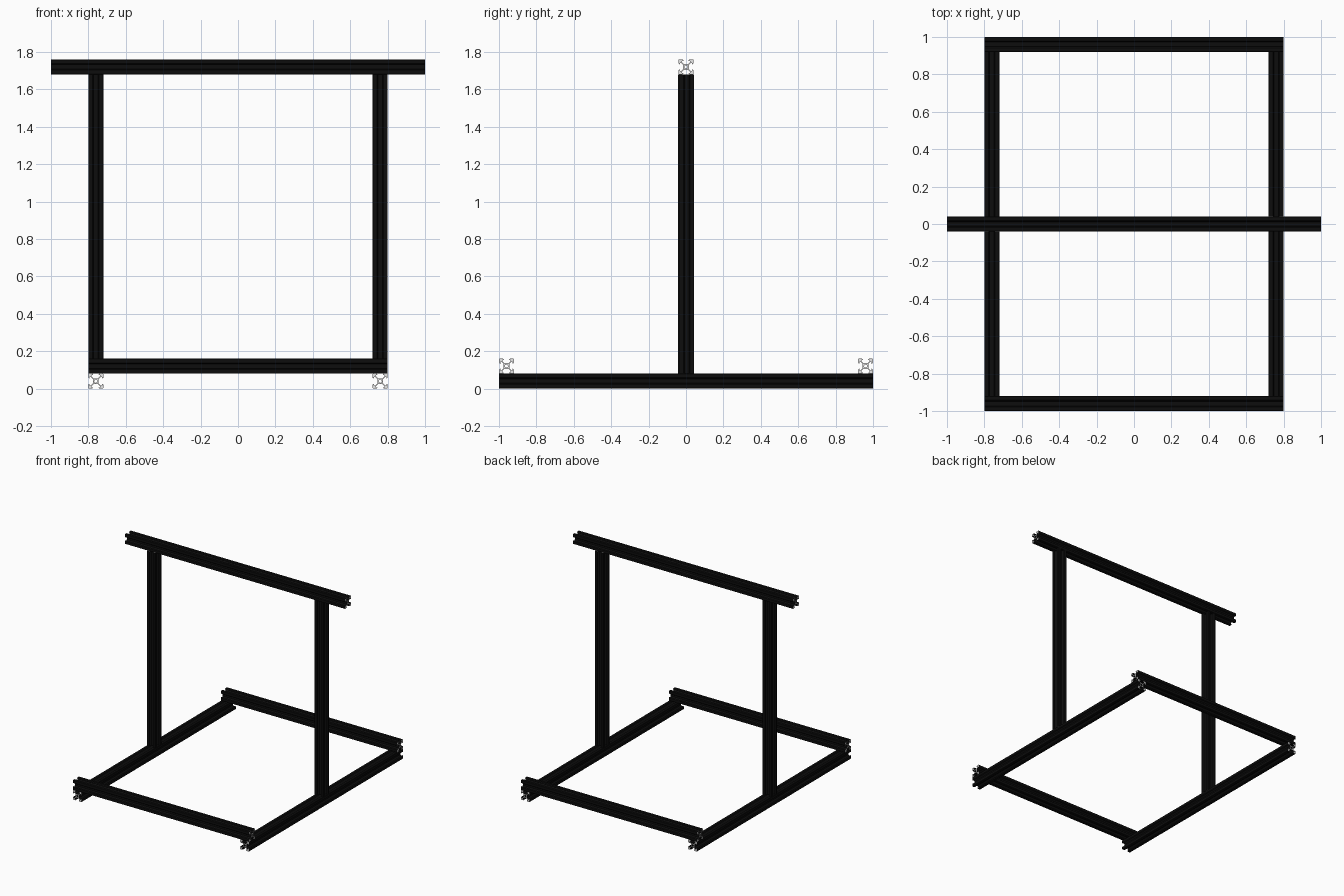
import bpy, bmesh, math
from mathutils import Matrix, Vector

if "Cube" in bpy.data.objects:
    bpy.data.objects.remove(bpy.data.objects["Cube"])

def material(name, rgb):
    m = bpy.data.materials.new(name)
    m.diffuse_color = (*rgb, 1)
    m.use_nodes = True
    m.node_tree.nodes["Principled BSDF"].inputs["Base Color"].default_value = m.diffuse_color
    return m

BLACK = material("black anodised", (0.004, 0.004, 0.004))
BARE = material("bare cut metal", (0.8, 0.8, 0.8))

UNIT = 0.004  # a twentieth of the bar width

# Half of one slotted side, from the outer corner to the slot floor
HALF = [(9.4, 10), (4.59, 10), (3.1, 8.2), (5.5, 8.2), (5.5, 6.56), (2.84, 3.9)]
SIDE = HALF + [(-x, y) for x, y in reversed(HALF)]


def section_loops():
    outer = []
    for k in range(4):
        for x, y in SIDE:
            for _ in range(k):
                x, y = -y, x
            outer.append((x, y))
    hole = [(2.1 * math.cos(i * math.tau / 20), 2.1 * math.sin(i * math.tau / 20))
            for i in range(20)]
    return outer, hole


def extrusion(name, axis, length, centre):
    """Slotted bar with a centre bore, running along the given axis."""
    bm = bmesh.new()
    edges = []
    for loop in section_loops():
        vs = [bm.verts.new((x * UNIT, y * UNIT, -length / 2)) for x, y in loop]
        edges += [bm.edges.new((vs[i], vs[(i + 1) % len(vs)])) for i in range(len(vs))]
    bmesh.ops.triangle_fill(bm, use_beauty=True, edges=edges, normal=(0, 0, -1))
    ext = bmesh.ops.extrude_face_region(bm, geom=bm.faces[:], use_keep_orig=True)
    top = [g for g in ext["geom"] if isinstance(g, bmesh.types.BMVert)]
    bmesh.ops.translate(bm, verts=top, vec=(0, 0, length))
    bmesh.ops.recalc_face_normals(bm, faces=bm.faces[:])
    # Cut ends are bare metal, everything else is black
    for f in bm.faces:
        f.material_index = 1 if abs(f.normal.z) > 0.9 else 0
    turn = {"x": Matrix.Rotation(math.pi / 2, 4, "Y"),
            "y": Matrix.Rotation(-math.pi / 2, 4, "X"),
            "z": Matrix.Identity(4)}[axis]
    bm.transform(Matrix.Translation(Vector(centre)) @ turn)
    me = bpy.data.meshes.new(name)
    bm.to_mesh(me)
    bm.free()
    me.materials.append(BLACK)
    me.materials.append(BARE)
    ob = bpy.data.objects.new(name, me)
    bpy.context.collection.objects.link(ob)
    return ob


# Base side rails and uprights (the uprights sit very slightly off centre)
for side, s in (("left", -1), ("right", 1)):
    extrusion(side + "_base_rail", "y", 2.0, (s * 0.76, 0, 0.04))
    extrusion(side + "_upright", "z", 1.6, (s * 0.76, s * 0.004, 0.88))

# Cross bars lying on the rails
for end, s in (("front", -1), ("back", 1)):
    extrusion(end + "_cross_bar", "x", 1.6, (0, s * 0.96, 0.12))

# Top bar across the uprights
extrusion("top_bar", "x", 2.0, (0, 0, 1.72))
